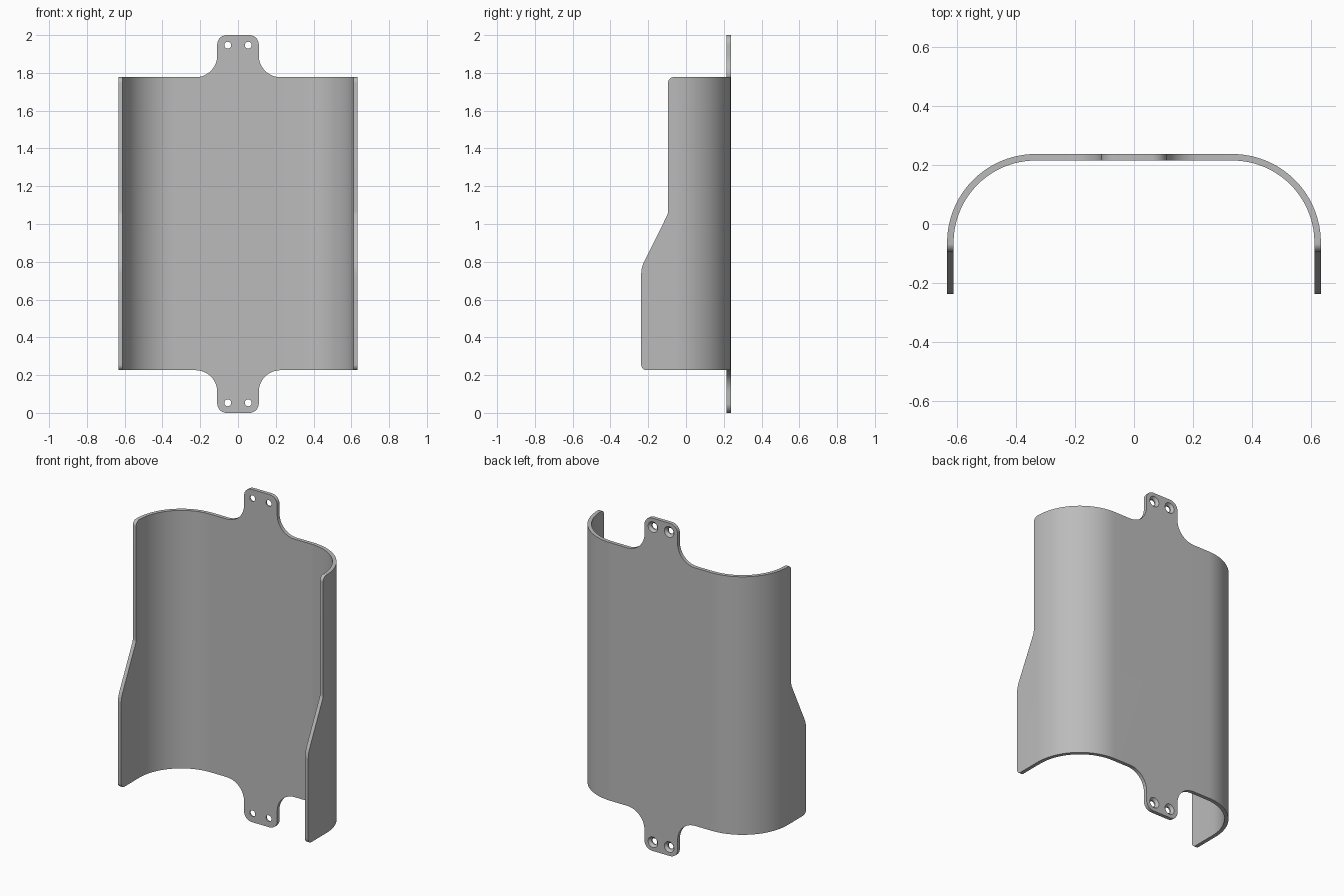
import bpy, bmesh, math
from mathutils import Vector, Matrix

cube = bpy.data.objects.get("Cube")
if cube:
    bpy.data.objects.remove(cube)

HALF_W, BACK, THICK = 0.633, 0.237, 0.022
BEND = 0.3
LOW, HIGH = 0.226, 1.777


def rounded(points, steps=12):
    """Closed outline from (u, v, radius) corners, each rounded by a tangent arc."""
    out = []
    n = len(points)
    for i, (u, v, r) in enumerate(points):
        p = Vector((u, v))
        if r == 0:
            out.append(p)
            continue
        a = (Vector(points[i - 1][:2]) - p).normalized()
        b = (Vector(points[(i + 1) % n][:2]) - p).normalized()
        half = a.angle(b) / 2
        centre = p + (a + b).normalized() * (r / math.sin(half))
        start = p + a * (r / math.tan(half)) - centre
        end = p + b * (r / math.tan(half)) - centre
        sweep = start.angle_signed(end)
        for k in range(steps + 1):
            t = -sweep * k / steps
            out.append(centre + Matrix.Rotation(t, 2) @ start)
    return out


def prism(name, outline, place, lo, hi):
    """Extrude an outline between lo and hi; place maps (u, v, depth) to xyz."""
    bm = bmesh.new()
    face = bm.faces.new([bm.verts.new(place(p.x, p.y, lo)) for p in outline])
    shift = Vector(place(0, 0, hi)) - Vector(place(0, 0, lo))
    ext = bmesh.ops.extrude_face_region(bm, geom=[face], use_keep_orig=True)
    verts = [g for g in ext["geom"] if isinstance(g, bmesh.types.BMVert)]
    bmesh.ops.translate(bm, verts=verts, vec=shift)
    bmesh.ops.recalc_face_normals(bm, faces=bm.faces)
    return finish(name, bm)


def finish(name, bm):
    mesh = bpy.data.meshes.new(name)
    bm.to_mesh(mesh)
    bm.free()
    obj = bpy.data.objects.new(name, mesh)
    bpy.context.collection.objects.link(obj)
    return obj


def boolean(obj, cutter, operation):
    cutter.hide_render = True
    mod = obj.modifiers.new("cut", "BOOLEAN")
    mod.operation, mod.object, mod.solver = operation, cutter, "EXACT"
    bpy.context.view_layer.objects.active = obj
    bpy.ops.object.modifier_apply(modifier=mod.name)
    bpy.data.objects.remove(cutter)


# Bent sheet: U-shaped section running the full height
inner_w, inner_b = HALF_W - THICK, BACK - THICK
section = rounded([
    (-HALF_W, -0.4, 0), (-HALF_W, BACK, BEND), (HALF_W, BACK, BEND), (HALF_W, -0.4, 0),
    (inner_w, -0.4, 0), (inner_w, inner_b, BEND - THICK),
    (-inner_w, inner_b, BEND - THICK), (-inner_w, -0.4, 0)], 24)
shell = prism("curved_cover", section, lambda u, v, d: (u, v, d), -0.1, 2.1)

# Front silhouette: body with a filleted mounting tab at each end
right_side = [(0.11, 2, 0.05), (0.11, HIGH, 0.115), (0.8, HIGH, 0),
              (0.8, LOW, 0), (0.11, LOW, 0.115), (0.11, 0, 0.05)]
left_side = [(-u, v, r) for u, v, r in reversed(right_side)]
boolean(shell, prism("silhouette_cutter", rounded(right_side + left_side),
                     lambda u, v, d: (u, d, v), -1, 1), "INTERSECT")

# Side walls: stepped front edge with softened corners
edge = rounded([
    (0.6, -0.2, 0), (0.1, -0.2, 0), (0.1, LOW - 0.0005, 0),
    (-0.237, LOW - 0.0005, 0.03), (-0.237, 0.77, 0.15), (-0.095, 1.055, 0.06),
    (-0.095, HIGH + 0.0005, 0.03), (0.1, HIGH + 0.0005, 0), (0.1, 2.2, 0), (0.6, 2.2, 0)])
boolean(shell, prism("side_cutter", edge, lambda u, v, d: (d, u, v), -1, 1), "INTERSECT")

# Screw holes, countersunk from the back
bm = bmesh.new()
turn = Matrix.Rotation(math.pi / 2, 4, "X")
for x in (-0.054, 0.054):
    for z in (0.053, 1.947):
        bmesh.ops.create_cone(bm, cap_ends=True, segments=32, radius1=0.018, radius2=0.018,
                              depth=0.2, matrix=Matrix.Translation((x, BACK, z)) @ turn)
holes = finish("hole_cutter", bm)
boolean(shell, holes, "DIFFERENCE")
bm = bmesh.new()
for x in (-0.054, 0.054):
    for z in (0.053, 1.947):
        bmesh.ops.create_cone(bm, cap_ends=True, segments=32, radius1=0.036, radius2=0.016,
                              depth=0.02, matrix=Matrix.Translation((x, BACK - 0.006, z)) @ turn)
boolean(shell, finish("countersink_cutter", bm), "DIFFERENCE")

# Single grey finish
grey = bpy.data.materials.new("plain_grey")
grey.use_nodes = True
colour = (0.5, 0.5, 0.5, 1)
grey.diffuse_color = colour
grey.node_tree.nodes["Principled BSDF"].inputs["Base Color"].default_value = colour
shell.data.materials.clear()
shell.data.materials.append(grey)
for poly in shell.data.polygons:
    poly.material_index = 0

bpy.ops.object.select_all(action="DESELECT")
shell.select_set(True)
bpy.context.view_layer.objects.active = shell
bpy.ops.object.shade_smooth_by_angle(angle=math.radians(30))
